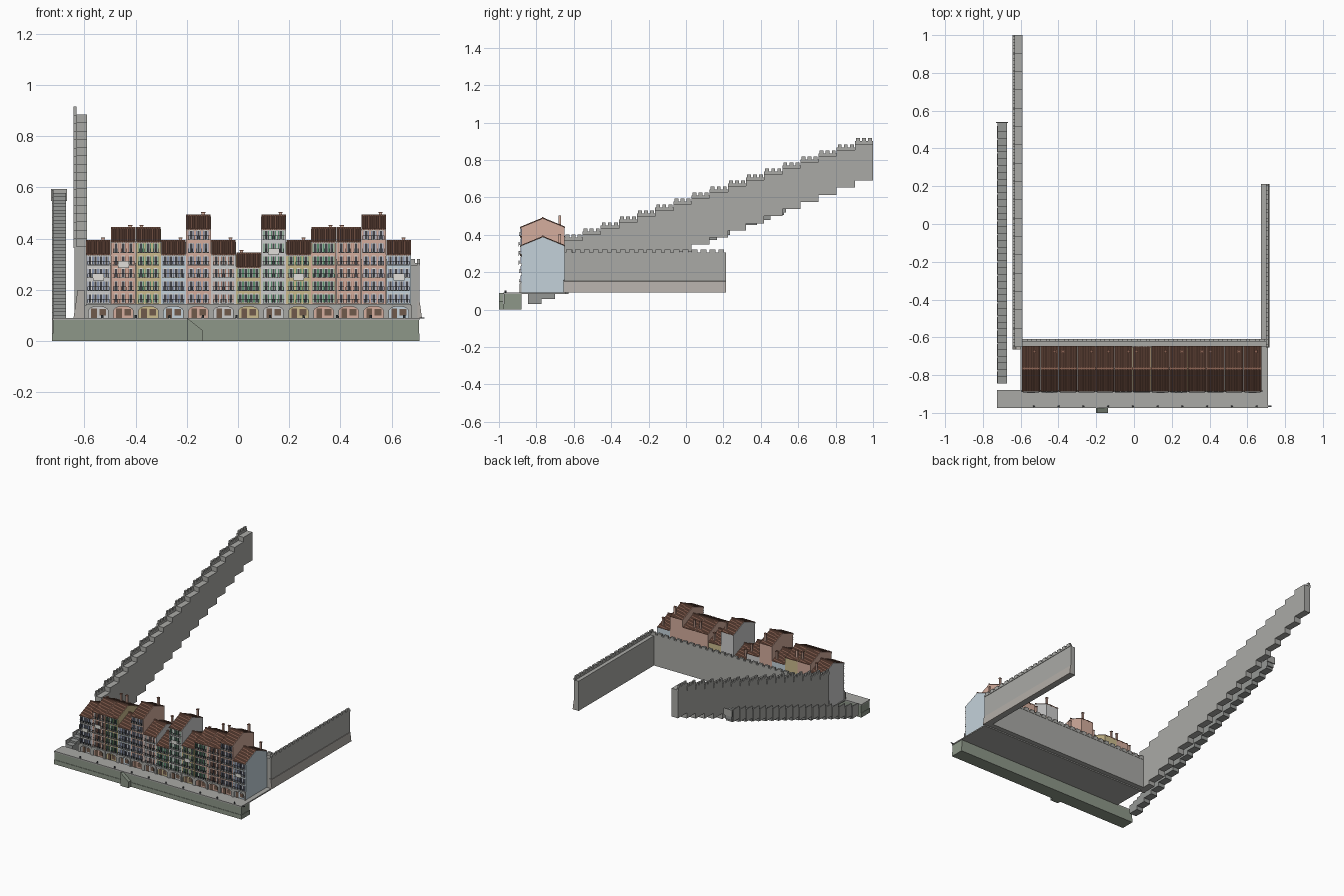
import bpy, bmesh, math, random

if "Cube" in bpy.data.objects:
    bpy.data.objects.remove(bpy.data.objects["Cube"])
random.seed(4)
mats = {}


def finish(name, bm, col=None):
    bmesh.ops.recalc_face_normals(bm, faces=bm.faces)
    me = bpy.data.meshes.new(name)
    bm.to_mesh(me)
    bm.free()
    ob = bpy.data.objects.new(name, me)
    bpy.context.collection.objects.link(ob)
    if col:
        if col not in mats:
            mats[col] = bpy.data.materials.new("paint_%d" % len(mats))
            mats[col].diffuse_color = (*col, 1)
        me.materials.append(mats[col])
    return ob


def add_box(bm, x0, x1, y0, y1, z0, z1):
    v = [bm.verts.new((x, y, z)) for x in (x0, x1) for y in (y0, y1) for z in (z0, z1)]
    for f in ((0, 1, 3, 2), (4, 6, 7, 5), (0, 4, 5, 1), (2, 3, 7, 6), (0, 2, 6, 4), (1, 5, 7, 3)):
        bm.faces.new([v[i] for i in f])


def boxes(name, lst, col=None):
    bm = bmesh.new()
    for b in lst:
        add_box(bm, *b)
    return finish(name, bm, col)


def prism(name, pts, axis, a, b, col=None):
    """Extrude a profile along x (pts are y,z) or along y (pts are x,z)."""
    bm = bmesh.new()
    put = (lambda p, t: (t, p[0], p[1])) if axis == 'x' else (lambda p, t: (p[0], t, p[1]))
    lo = [bm.verts.new(put(p, a)) for p in pts]
    hi = [bm.verts.new(put(p, b)) for p in pts]
    bm.faces.new(lo)
    bm.faces.new(hi)
    for i in range(len(pts)):
        j = (i + 1) % len(pts)
        bm.faces.new((lo[i], lo[j], hi[j], hi[i]))
    return finish(name, bm, col)


STONE, DARKSTONE, MOSS = (.40, .40, .38), (.30, .31, .30), (.27, .31, .25)
BASE = (.45, .42, .39)
TILE, DARK, IRON, WHITE = (.27, .13, .09), (.06, .06, .07), (.09, .10, .11), (.75, .74, .70)
GREY, SALMON, BLUE, OCHRE = (.55, .56, .56), (.66, .42, .34), (.55, .64, .70), (.60, .50, .27)
GREEN, NAVY, RUST = (.10, .28, .16), (.25, .30, .42), (.40, .20, .15)

# Quay with coping, water-stained foot, slipway and bollards
boxes("quay_wall", [(-.722, .706, -.972, -.88, .03, .082)], MOSS)
boxes("quay_foot", [(-.725, .709, -.975, -.88, 0, .03)], MOSS)
boxes("quay_coping", [(-.725, .709, -.975, -.88, .082, .09)], STONE)
prism("quay_ramp", [(-.2, 0), (-.137, 0), (-.137, .042), (-.195, .088), (-.2, .088)], 'y', -1, -.975, MOSS)
bm = bmesh.new()
for i in range(10):
    r = bmesh.ops.create_cone(bm, cap_ends=True, segments=8, radius1=.005, radius2=.004, depth=.012)
    bmesh.ops.translate(bm, verts=r['verts'], vec=(-.53 + .131 * i, -.965, .096))
finish("bollards", bm, IRON)
boxes("mooring_ring", [(.709, .727, -.968, -.962, .088, .093)], IRON)
boxes("street_slab", [(-.6, .709, -.88, -.645, .082, .09)], STONE)

# Row of thirteen houses: storeys above the arcade, wall colour, shutter colour
houses = [(4, GREY, NAVY), (5, SALMON, RUST), (5, OCHRE, GREEN), (4, BLUE, NAVY), (6, SALMON, NAVY),
          (4, GREY, RUST), (3, OCHRE, GREEN), (6, GREY, GREEN), (4, OCHRE, GREEN), (5, SALMON, GREEN),
          (5, SALMON, RUST), (6, SALMON, NAVY), (4, BLUE, NAVY)]
W, X0, YF, YB, YM = .0977, -.594, -.88, -.65, -.765
frames, glass, slabs, rails, doors, linen, chim, caps, plinths = ([] for _ in range(9))
shutters = {GREEN: [], NAVY: [], RUST: []}
for n, (storeys, wall, shut) in enumerate(houses):
    x0 = X0 + n * W
    x1, xc = x0 + W, x0 + W / 2
    eave = .143 + storeys * .0495
    # Gabled house body
    prism(f"house_{n + 1}", [(YF, .09), (YB, .09), (YB, eave), (YM, eave + .047), (YF, eave)],
          'x', x0 + .0005, x1 - .0005, wall)
    # Roof of round tile rolls
    bm = bmesh.new()
    rows = []
    k = 44
    for y, z in ((YF - .008, eave - .002), (YM, eave + .049), (YB + .003, eave)):
        rows.append([bm.verts.new((x0 + .0015 + (W - .003) * i / k, y,
                                   z + .0035 * abs(math.sin(math.pi * i / 4)))) for i in range(k + 1)])
    for ra, rb in zip(rows, rows[1:]):
        for i in range(k):
            bm.faces.new((ra[i], ra[i + 1], rb[i + 1], rb[i]))
    roof = finish(f"roof_{n + 1}", bm, TILE)
    s = roof.modifiers.new("thickness", 'SOLIDIFY')
    s.thickness = .005
    boxes(f"roof_ridge_{n + 1}", [(x0 + .001, x1 - .001, YM - .004, YM + .004, eave + .045, eave + .055)], TILE)
    slabs.append((x0, x1, YF - .005, YF, eave - .008, eave - .002))
    # Chimney
    cx = x1 - .022 if n % 2 else x0 + .022 if n % 4 else x1 - .03
    chim.append((cx - .006, cx + .006, -.681, -.669, eave, eave + .06))
    caps.append((cx - .008, cx + .008, -.683, -.667, eave + .06, eave + .064))
    # Arcade arch with door and shop window
    arch = [(xc + .038 * math.cos(a), .118 + .018 * math.sin(a)) for a in [math.pi * i / 10 for i in range(11)]]
    prism(f"arcade_{n + 1}", [(x0, .09), (x0, .143), (x1, .143), (x1, .09), (xc + .038, .09)] + arch +
          [(xc - .038, .09)], 'y', YF - .007, YF, STONE)
    plinths.append((x0 - .005, x0 + .005, YF - .01, YF, .09, .14))
    slabs.append((x0, x1, YF - .009, YF, .142, .146))
    doors += [(xc - .028, xc - .006, YF - .002, YF, .09, .128), (xc + .004, xc + .03, YF - .002, YF, .1, .126)]
    # Storeys of windows, shutters and balconies
    cols = 3 if n % 3 else 4
    step = (W - .012) / cols
    for f in range(storeys):
        z = .15 + f * .0495
        for c in range(cols):
            wx = x0 + .006 + step * (c + .5)
            h = .033
            frames.append((wx - .0065, wx + .0065, YF - .002, YF, z, z + h + .003))
            glass.append((wx - .0045, wx + .0045, YF - .003, YF, z + .001, z + h))
            for sgn in (-1, 1):
                sx = wx + sgn * .0085
                shutters[shut].append((sx - .002, sx + .002, YF - .004, YF, z + .001, z + h))
            if (n + f) % 3 == 2:        # single balconies
                slabs.append((wx - .012, wx + .012, YF - .01, YF, z - .003, z))
                rails.append((wx - .011, wx + .011, YF - .01, YF - .0085, z + .013, z + .0145))
                rails += [(wx - .011 + .0044 * i - .0004, wx - .011 + .0044 * i + .0004, YF - .0098, YF - .009,
                           z, z + .013) for i in range(6)]
        if (n + f) % 3 != 2:            # full-width balcony
            a, b = x0 + .006, x1 - .006
            slabs.append((a, b, YF - .012, YF, z - .003, z))
            rails.append((a, b, YF - .012, YF - .0105, z + .013, z + .0145))
            rails += [(e, e + .0012, YF - .012, YF, z + .013, z + .0145) for e in (a, b - .0012)]
            rails += [(a + (b - a) * i / 18 - .0004, a + (b - a) * i / 18 + .0004, YF - .0118, YF - .011,
                       z, z + .013) for i in range(19)]
    # Occasional washing hung from a balcony
    if n in (0, 1, 7, 8, 12):
        z = .15 + (storeys - 2) * .0495
        linen.append((xc - .02, xc + .022, YF - .0145, YF - .013, z - .012, z + .014))
plinths.append((X0 + 13 * W - .005, X0 + 13 * W + .003, YF - .01, YF, .09, .14))
boxes("window_frames", frames, WHITE)
boxes("window_glass", glass, DARK)
boxes("balcony_slabs", slabs, STONE)
boxes("balcony_rails", rails, IRON)
boxes("shop_doors", doors, (.16, .10, .07))
boxes("washing", linen, WHITE)
boxes("chimneys", chim, SALMON)
boxes("chimney_caps", caps, TILE)
boxes("arcade_piers", plinths, STONE)
for i, (c, lst) in enumerate(shutters.items()):
    boxes(f"shutters_{i + 1}", lst, c)


def teeth(a, b, count):
    p = (b - a) / count
    return [(a + p * i + p * .18, a + p * i + p * .82) for i in range(count)]


# Back town wall with crenellated parapet
boxes("back_wall", [(-.62, .7, -.648, -.61, .09, .295)], STONE)
boxes("back_parapet", [(-.62, .7, -.622, -.608, .295, .306)] +
      [(a, b, -.622, -.608, .306, .32) for a, b in teeth(-.6, .7, 27)], STONE)

# Right town wall with battered base
boxes("right_wall", [(.672, .708, -.65, .213, .09, .295)], STONE)
boxes("right_parapet", [(.698, .711, -.65, .213, .295, .306)] +
      [(.698, .711, a, b, .306, .32) for a, b in teeth(-.65, .213, 18)], STONE)
prism("right_wall_base", [(.7, .09), (.718, .09), (.71, .15), (.7, .158)], 'y', -.655, .213, BASE)

# Left town wall climbing the hill in stepped segments
body, par = [], []
N, L = 17, 1.65 / 17
for i in range(N):
    y0, y1, t = -.65 + i * L, -.65 + (i + 1) * L, i / (N - 1)
    top, bot = .37 + .515 * t, max(.09, .08 + .61 * t)
    body.append((-.638, -.59, y0, y1, bot, top))
    par.append((-.642, -.63, y0, y1, top - .006, top + .015))
    par += [(-.642, -.63, a, b, top + .015, top + .031) for a, b in teeth(y0, y1, 3)]
boxes("climbing_wall", body, STONE)
boxes("climbing_parapet", par, STONE)
prism("climbing_wall_buttress", [(-.642, .09), (-.6, .09), (-.6, .2), (-.626, .2)], 'y', -.665, -.65, BASE)

# Stepped street outside the left wall, with low side kerbs and end slab
steps, kerb = [], []
N, L = 19, 1.37 / 19
for i in range(N):
    y0, z = -.845 + i * L, .03 + .475 * i / (N - 1)
    steps.append((-.722, -.672, y0, y0 + L, z, z + .06))
    steps.append((-.722, -.672, y0 + L / 2, y0 + L, z + .06, z + .073))
    kerb.append((-.726, -.72, y0, y0 + L * .9, z, z + .085))
boxes("stair_street", steps, DARKSTONE)
boxes("stair_kerb", kerb, STONE)
boxes("stair_end_slab", [(-.73, -.667, .535, .541, .548, .595)], STONE)
boxes("stair_top_landing", [(-.722, -.672, .52, .535, .52, .575)], DARKSTONE)

for m in bpy.data.materials:
    if m.users and not m.is_grease_pencil:
        m.use_nodes = True
        m.node_tree.nodes["Principled BSDF"].inputs["Base Color"].default_value = m.diffuse_color
